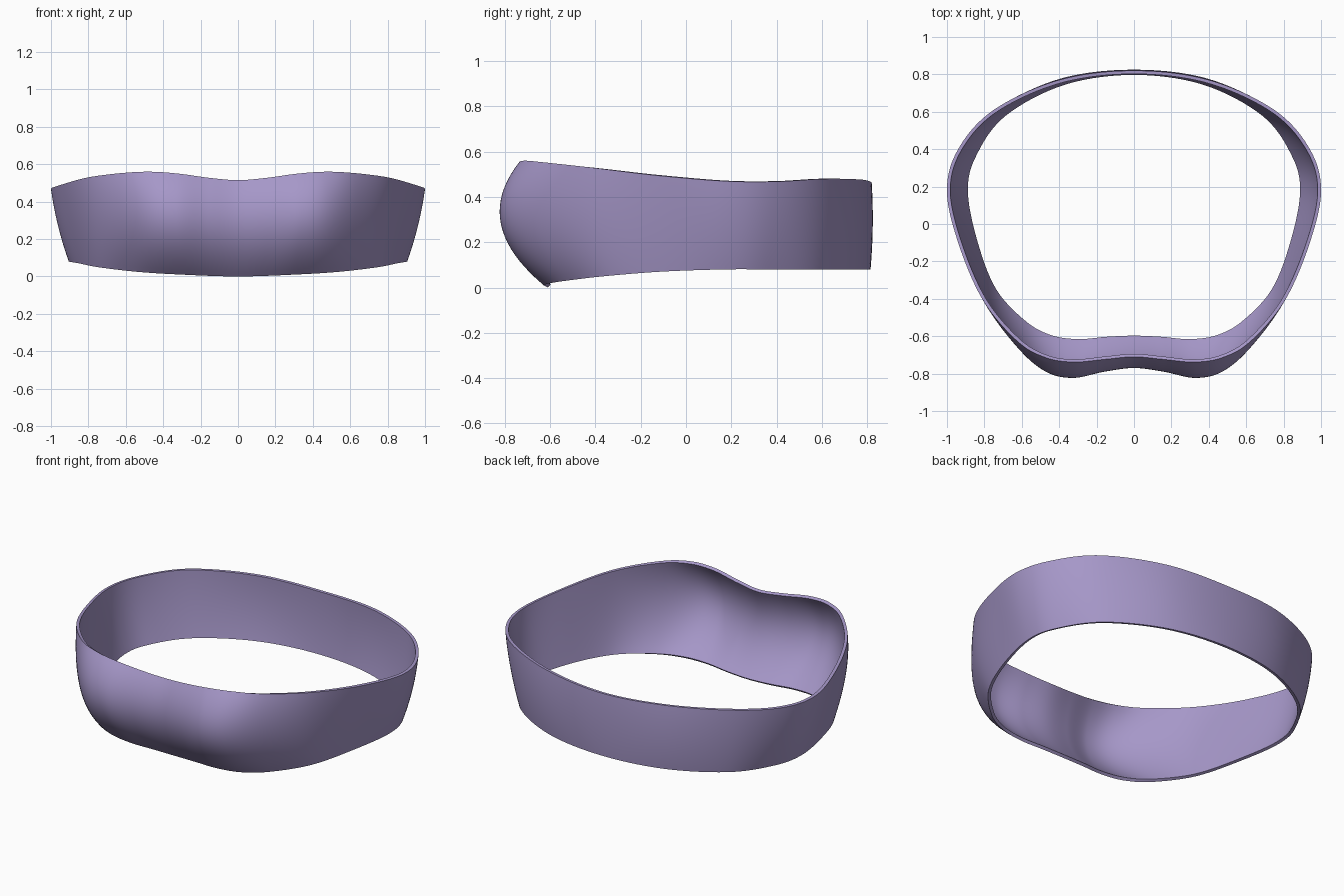
import bpy, bmesh, math
from mathutils import Vector

if "Cube" in bpy.data.objects:
    bpy.data.objects.remove(bpy.data.objects["Cube"])

# Right half of each outline, front centre to back centre
top = [(0, -.71, .515), (.15, -.723, .527), (.32, -.738, .55), (.47, -.715, .56),
       (.62, -.63, .553), (.80, -.42, .53), (.93, -.13, .495), (1, .17, .47),
       (.94, .40, .468), (.75, .61, .48), (.4, .77, .477), (0, .82, .465)]
bottom = [(0, -.61, 0), (.14, -.615, .003), (.3, -.627, .01), (.45, -.605, .018),
          (.59, -.53, .03), (.75, -.36, .05), (.85, -.11, .07), (.905, .17, .08),
          (.86, .37, .08), (.70, .59, .08), (.38, .76, .08), (0, .815, .08)]
middle = [(0, -.77), (.16, -.79), (.33, -.823), (.48, -.785), (.63, -.65), (.79, -.42),
          (.905, -.12), (.972, .17), (.92, .39), (.74, .605), (.4, .775), (0, .825)]
PEAK, STEPS, ROWS = .6, 12, 20
middle = [(x, y, b[2] + PEAK * (t[2] - b[2])) for (x, y), b, t in zip(middle, bottom, top)]


def smooth_loop(half):
    """Mirror the half outline and run a closed Catmull-Rom spline through it."""
    p = [Vector(v) for v in half]
    p += [Vector((-v.x, v.y, v.z)) for v in p[-2:0:-1]]
    n, out = len(p), []
    for i in range(n):
        a, b, c, d = p[i - 1], p[i], p[(i + 1) % n], p[(i + 2) % n]
        for k in range(STEPS):
            s = k / STEPS
            out.append(.5 * (2 * b + (c - a) * s + (2 * a - 5 * b + 4 * c - d) * s * s
                             + (3 * b - a - 3 * c + d) * s ** 3))
    return out


# Loft the band wall with a quadratic bulge through the three outlines
lo, mid, hi = (smooth_loop(h) for h in (bottom, middle, top))
bm = bmesh.new()
rows = []
for r in range(ROWS + 1):
    t = r / ROWS
    w0 = (t - PEAK) * (t - 1) / PEAK
    w1 = t * (t - 1) / (PEAK * (PEAK - 1))
    w2 = t * (t - PEAK) / (1 - PEAK)
    rows.append([bm.verts.new(a * w0 + b * w1 + c * w2) for a, b, c in zip(lo, mid, hi)])
n = len(lo)
for u, v in zip(rows, rows[1:]):
    for i in range(n):
        j = (i + 1) % n
        bm.faces.new((u[i], u[j], v[j], v[i]))
mesh = bpy.data.meshes.new("curved_band")
bm.to_mesh(mesh)
bm.free()
band = bpy.data.objects.new("curved_band", mesh)
bpy.context.collection.objects.link(band)

# Wall thickness grows inward
solid = band.modifiers.new("thickness", 'SOLIDIFY')
solid.thickness = .018
solid.offset = -1

# Purple finish
mat = bpy.data.materials.new("purple")
mat.diffuse_color = (.38, .31, .58, 1)
mat.use_nodes = True
mat.node_tree.nodes["Principled BSDF"].inputs["Base Color"].default_value = mat.diffuse_color
mesh.materials.append(mat)

bpy.context.view_layer.objects.active = band
band.select_set(True)
bpy.ops.object.modifier_apply(modifier="thickness")
bpy.ops.object.shade_smooth_by_angle(angle=math.radians(40))
